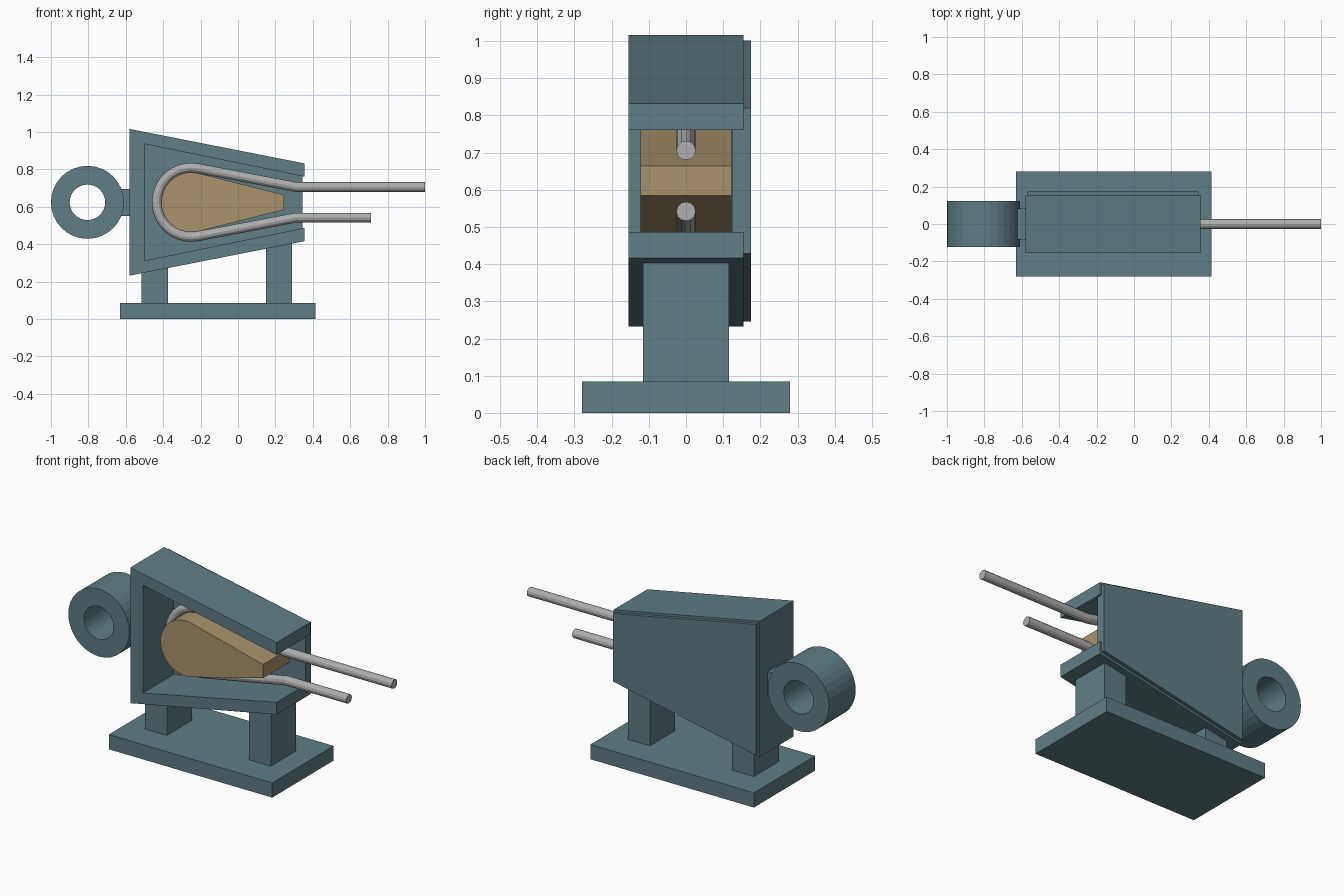
import bpy, bmesh
from math import sin, cos, pi, acos, atan2, hypot, degrees, radians
from mathutils import Vector

if "Cube" in bpy.data.objects:
    bpy.data.objects.remove(bpy.data.objects["Cube"])

CZ = 0.624  # height of the socket centre line


def material(name, rgb):
    m = bpy.data.materials.new(name)
    m.diffuse_color = (*rgb, 1)
    m.use_nodes = True
    m.node_tree.nodes["Principled BSDF"].inputs["Base Color"].default_value = m.diffuse_color
    return m


STEEL = material("painted_steel", (0.115, 0.205, 0.235))
TAN = material("wedge_tan", (0.40, 0.29, 0.15))
WIRE = material("wire_grey", (0.42, 0.43, 0.42))


def finish(bm, name, mat):
    bmesh.ops.recalc_face_normals(bm, faces=bm.faces)
    me = bpy.data.meshes.new(name)
    bm.to_mesh(me)
    bm.free()
    me.materials.append(mat)
    ob = bpy.data.objects.new(name, me)
    bpy.context.collection.objects.link(ob)
    return ob


def extrude(name, profile, y0, y1, mat):
    """Solid from an XZ outline, pushed from y0 to y1."""
    bm = bmesh.new()
    face = bm.faces.new([bm.verts.new((x, y0, z)) for x, z in profile])
    new = bmesh.ops.extrude_face_region(bm, geom=[face])["geom"]
    bmesh.ops.translate(bm, vec=(0, y1 - y0, 0),
                        verts=[v for v in new if isinstance(v, bmesh.types.BMVert)])
    return finish(bm, name, mat)


def box(name, x0, x1, y, z0, z1, mat=STEEL):
    return extrude(name, [(x0, z0), (x1, z0), (x1, z1), (x0, z1)], -y, y, mat)


def teardrop_arc(cx, r, px, pz, n):
    """Arc points around the nose, ending where lines from (px, +-pz) touch it."""
    d = hypot(px - cx, pz)
    a = atan2(pz, px - cx) + acos(r / d)
    return [(cx + r * cos(t), CZ + r * sin(t))
            for t in (a + (2 * pi - 2 * a) * i / n for i in range(n + 1))]


def mirrored(points):
    return points + [(x, 2 * CZ - z) for x, z in reversed(points)]


# Base plate and two posts
box("base_plate", -0.63, 0.415, 0.28, 0, 0.085)
box("left_post", -0.515, -0.375, 0.115, 0.08, 0.30)
box("right_post", 0.15, 0.29, 0.115, 0.08, 0.43)

# Tapered socket body, open at the right end
extrude("socket_frame", mirrored([(-0.50, 0.936), (0.355, 0.761), (0.355, 0.832), (-0.58, 1.016)][::-1]),
        -0.155, 0.155, STEEL)
extrude("back_plate", mirrored([(-0.57, 1.002), (0.345, 0.82)]), 0.125, 0.175, STEEL)

# Pin eye and its lug
box("lug", -0.65, -0.56, 0.082, CZ - 0.072, CZ + 0.072)
bm = bmesh.new()
N = 32
rings = [[bm.verts.new((-0.805 + r * cos(2 * pi * i / N), y, CZ + r * sin(2 * pi * i / N)))
          for i in range(N)]
         for r, y in ((0.195, -0.122), (0.195, 0.122), (0.095, 0.122), (0.095, -0.122))]
for k in range(4):
    a, b = rings[k], rings[(k + 1) % 4]
    for i in range(N):
        j = (i + 1) % N
        bm.faces.new((a[i], a[j], b[j], b[i]))
finish(bm, "pin_eye", STEEL)

# Teardrop wedge
extrude("wedge", [(0.245, CZ + 0.04)] + teardrop_arc(-0.25, 0.16, 0.245, 0.04, 28)
        + [(0.245, CZ - 0.04)], -0.122, 0.122, TAN)

# Wire rope looped round the wedge
path = ([(1.0, CZ + 0.082), (0.31, CZ + 0.082)] + teardrop_arc(-0.25, 0.185, 0.31, 0.082, 20)
        + [(0.31, CZ - 0.082), (0.71, CZ - 0.082)])
pts = [Vector((x, 0, z)) for x, z in path]
bm = bmesh.new()
SIDES, R = 12, 0.026
loops = []
for i, p in enumerate(pts):
    d_in = (p - pts[i - 1]).normalized() if i else (pts[1] - p).normalized()
    d_out = (pts[i + 1] - p).normalized() if i < len(pts) - 1 else d_in
    t = (d_in + d_out).normalized()
    side = Vector((-t.z, 0, t.x)) / t.dot(d_in)
    loops.append([bm.verts.new(p + R * (side * cos(2 * pi * k / SIDES)
                                        + Vector((0, 1, 0)) * sin(2 * pi * k / SIDES)))
                  for k in range(SIDES)])
for a, b in zip(loops, loops[1:]):
    for k in range(SIDES):
        j = (k + 1) % SIDES
        bm.faces.new((a[k], a[j], b[j], b[k]))
bm.faces.new(loops[0])
bm.faces.new(loops[-1])
finish(bm, "wire_rope", WIRE)
